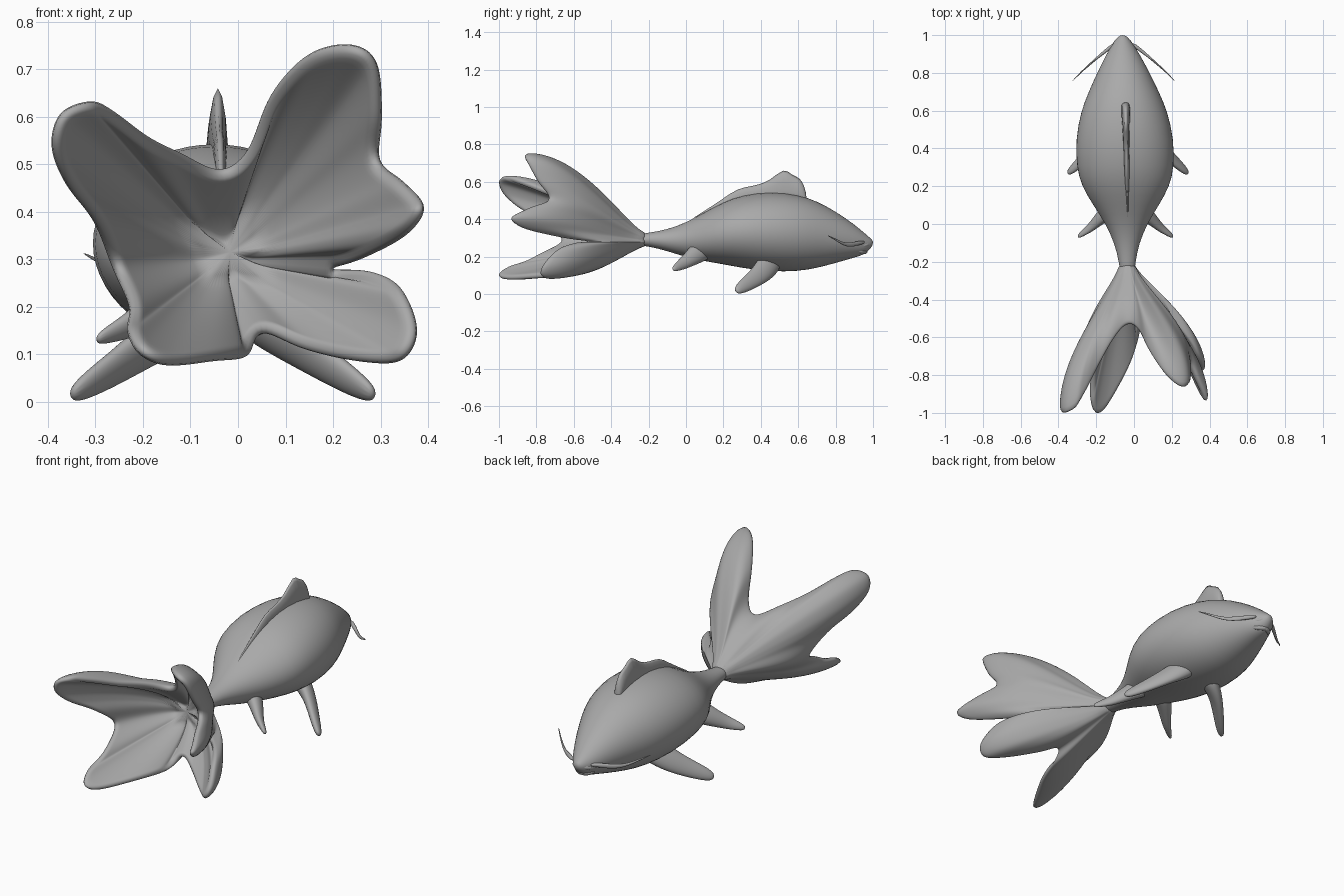
import bpy, bmesh, math
from mathutils import Vector

cube = bpy.data.objects.get("Cube")
if cube:
    bpy.data.objects.remove(cube, do_unlink=True)

grey = bpy.data.materials.new("plain grey")
grey.use_nodes = True
colour = (0.4, 0.4, 0.4, 1)
grey.diffuse_color = colour
grey.node_tree.nodes["Principled BSDF"].inputs["Base Color"].default_value = colour


def loft(name, rings):
    """Skin a list of rings with quads, cap both ends and make a smooth object."""
    bm = bmesh.new()
    rows = [[bm.verts.new(p) for p in ring] for ring in rings]
    count = len(rows[0])
    for a, b in zip(rows, rows[1:]):
        for j in range(count):
            k = (j + 1) % count
            bm.faces.new((a[j], a[k], b[k], b[j]))
    bm.faces.new(rows[0])
    bm.faces.new(rows[-1])
    bmesh.ops.recalc_face_normals(bm, faces=bm.faces)
    mesh = bpy.data.meshes.new(name)
    bm.to_mesh(mesh)
    bm.free()
    mesh.materials.append(grey)
    for face in mesh.polygons:
        face.use_smooth = True
    ob = bpy.data.objects.new(name, mesh)
    bpy.context.collection.objects.link(ob)
    return ob


def soften(ob, levels=1):
    mod = ob.modifiers.new("soften", "SUBSURF")
    mod.levels = mod.render_levels = levels


def circle(count):
    for i in range(count):
        angle = math.tau * i / count
        yield math.cos(angle), math.sin(angle)


def mirrored_sweep(name, path, wide_axis, centre_x):
    """Flattened tapering sweep; path rows are x, y, z, half width, half thickness."""
    points = [Vector(row[:3]) for row in path]
    rings = []
    for i, row in enumerate(path):
        along = points[min(i + 1, len(path) - 1)] - points[max(i - 1, 0)]
        thin = along.cross(Vector(wide_axis)).normalized()
        wide = thin.cross(along).normalized()
        rings.append([points[i] + wide * row[3] * c + thin * row[4] * s
                      for c, s in circle(12)])
    ob = loft(name, rings)
    ob.location.x = centre_x
    mirror = ob.modifiers.new("mirror", "MIRROR")
    mirror.use_mirror_merge = False
    soften(ob, 2)


def spine_x(y):
    return -0.04 - 0.02 * y


# Body: y, bottom, top, half width
body_sections = [
    (1, .265, .285, .012), (.985, .24, .3, .03), (.95, .208, .33, .057),
    (.9, .195, .373, .088), (.8, .165, .443, .14), (.7, .138, .498, .187),
    (.6, .12, .533, .23), (.45, .118, .55, .262), (.3, .138, .53, .26),
    (.2, .158, .493, .235), (.1, .175, .438, .175), (0, .196, .382, .11),
    (-.1, .23, .345, .066), (-.2, .256, .327, .043), (-.3, .265, .315, .035)]
soften(loft("body", [
    [(spine_x(y) + w * c, y, (low + high) / 2 + (high - low) / 2 * s)
     for c, s in circle(28)] for y, low, high, w in body_sections]))

# Dorsal fin: y, crest height, half width; the base is sunk in the back
crest = [
    (-.01, .39, .004), (.1, .455, .01), (.2, .522, .014), (.28, .58, .017),
    (.36, .59, .018), (.45, .62, .02), (.525, .71, .023), (.565, .655, .026),
    (.61, .645, .028), (.637, .58, .024), (.645, .53, .014)]
fin_rings = []
for y, top, w in crest:
    base = min(.49, top - .08)
    middle = base + (top - base) * .6
    x = spine_x(y) + .008
    fin_rings.append([(x - w, y, base), (x - w * .8, y, middle), (x, y, top),
                      (x + w * .8, y, middle), (x + w, y, base)])
soften(loft("dorsal_fin", fin_rings))

# Paired lower fins, rooted inside the belly
mirrored_sweep("pectoral_fins", [
    (.05, .46, .2, .07, .05), (.11, .44, .155, .068, .042),
    (.17, .405, .112, .058, .03), (.23, .35, .07, .046, .024),
    (.285, .298, .035, .035, .02), (.32, .266, .013, .018, .012)],
    (0, .63, -.77), -.032)
mirrored_sweep("pelvic_fins", [
    (.03, .11, .26, .07, .05), (.09, .07, .225, .06, .042),
    (.14, .025, .19, .044, .03), (.185, -.02, .16, .032, .02),
    (.225, -.048, .143, .022, .014), (.253, -.07, .13, .012, .008)],
    (0, .6, -.8), -.045)

# Mouth and whiskers
mirrored_sweep("upper_lip", [
    (-.01, .984, .272, .014, .014), (.02, .975, .268, .014, .014),
    (.04, .958, .262, .013, .013), (.058, .93, .255, .006, .006)],
    (0, 0, 1), -.06)
mirrored_sweep("lower_lip", [
    (-.01, .962, .228, .014, .014), (.02, .954, .227, .014, .014),
    (.04, .935, .228, .013, .013), (.056, .91, .235, .006, .006)],
    (0, 0, 1), -.06)
mirrored_sweep("barbels", [
    (.045, .955, .278, .008, .01), (.09, .92, .272, .012, .01),
    (.14, .88, .262, .013, .006), (.185, .84, .267, .008, .005),
    (.23, .8, .292, .005, .003), (.272, .755, .314, .002, .002)],
    (0, 0, 1), -.055)

# Tail: rim of a five-lobed funnel, clockwise from the top notch
rim = [Vector(p) for p in (
    (-.04, -.53, .49), (.02, -.56, .53), (.07, -.66, .65), (.15, -.78, .735),
    (.24, -.855, .755), (.295, -.85, .715), (.305, -.79, .6), (.3, -.73, .51),
    (.35, -.84, .465), (.395, -.935, .41), (.355, -.88, .35), (.26, -.67, .3),
    (.2, -.52, .28), (.28, -.6, .275), (.345, -.69, .24), (.38, -.765, .15),
    (.345, -.77, .085), (.25, -.69, .085), (.14, -.59, .11), (.05, -.54, .145),
    (.02, -.63, .095), (-.05, -.8, .085), (-.15, -.97, .075), (-.21, -1, .1),
    (-.235, -.93, .15), (-.23, -.8, .2), (-.265, -.66, .28), (-.305, -.77, .38),
    (-.365, -.9, .46), (-.395, -.98, .54), (-.375, -1, .61), (-.31, -.97, .635),
    (-.26, -.9, .612), (-.19, -.76, .56), (-.12, -.63, .525))]


def smooth_loop(points, steps):
    """Closed curve passing through every point."""
    n = len(points)
    for i in range(n):
        a, b, c, d = (points[(i + k) % n] for k in (-1, 0, 1, 2))
        for s in range(steps):
            t = s / steps
            yield b + ((c - a) * t + (a * 2 - b * 5 + c * 4 - d) * t ** 2
                       + (b * 3 - a - c * 3 + d) * t ** 3) / 2


rim = list(smooth_loop(rim, 4))
count = len(rim)
hub = Vector((-.036, -.21, .291))
floor = Vector((-.03, -.38, .3))
stem = []
for i, p in enumerate(rim):
    # spread the pleats between the lobe directions and an even fan
    direct = Vector((p.x - hub.x, 0, p.z - hub.z)).normalized()
    turn = math.tau * i / count
    fan = Vector((math.sin(turn), 0, math.cos(turn)))
    d = (direct + fan).normalized()
    stem.append(hub + Vector((d.x * .041, 0, d.z * .034)))

# Outer skin flares quickly from the stem, then runs along the lobes
steps = 14
tail_rings = []
for i in range(steps + 1):
    t = i / steps
    u = t ** .76
    flare = u * u * (3 - 2 * u)
    ring = []
    for a, b in zip(stem, rim):
        p = a.lerp(b, flare)
        p.y = a.y + (b.y - a.y) * t
        ring.append(p)
    tail_rings.append(ring)

# Inner skin starts inside the rim and sinks to a shallow floor
inset = []
for i, p in enumerate(rim):
    tangent = rim[(i + 1) % count] - rim[i - 1]
    inward = tangent.cross(p - tail_rings[-3][i]).normalized()
    inset.append(p + inward * .024)
for i in range(steps):
    t = 1 - i / steps
    ring = []
    for b in inset:
        p = floor.lerp(b, t ** .6)
        p.y = floor.y + (b.y - floor.y) * t
        ring.append(p)
    tail_rings.append(ring)
soften(loft("tail_fin", tail_rings))
